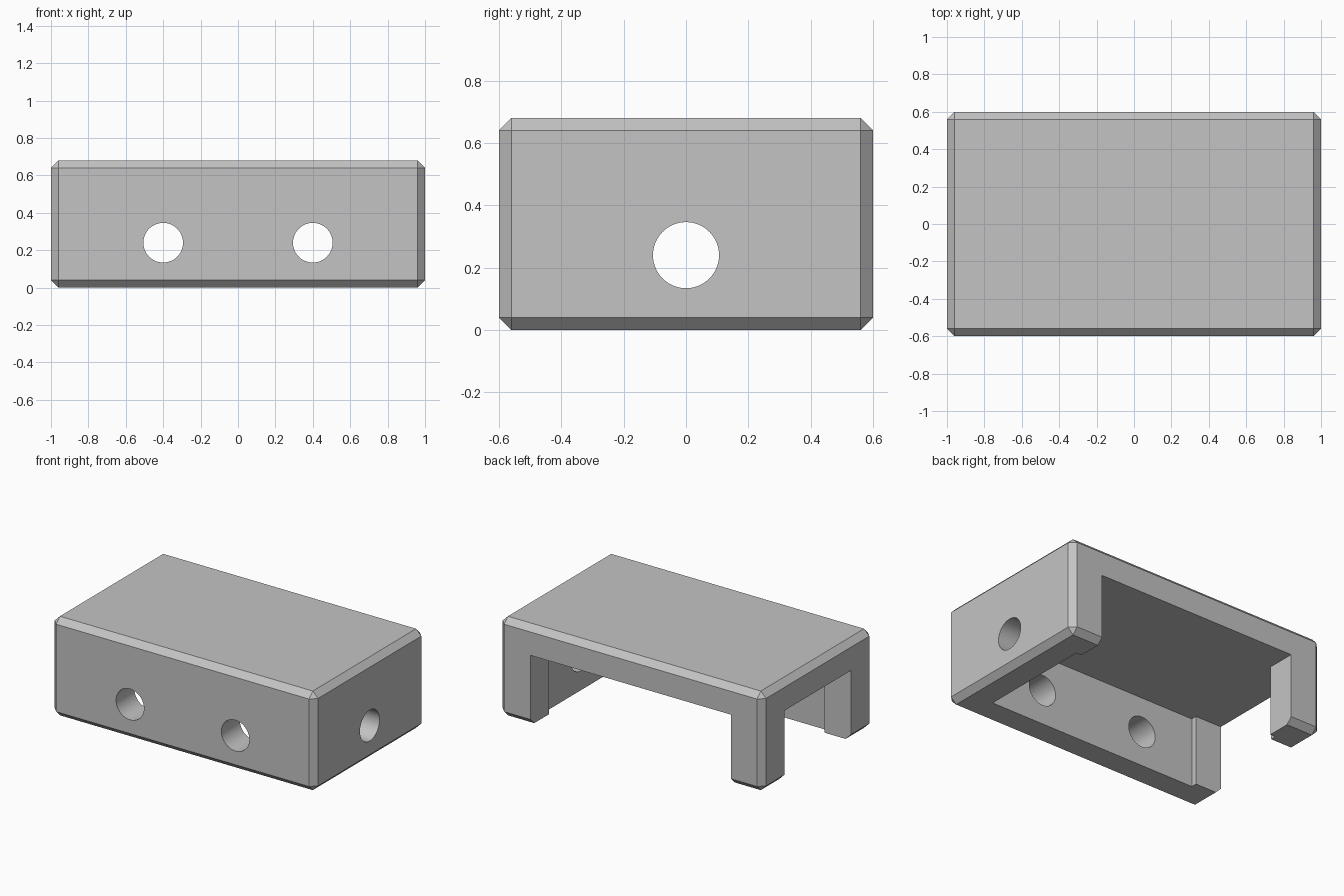
import bpy, bmesh
from math import radians
from mathutils import Matrix

cube = bpy.data.objects.get("Cube")
if cube:
    bpy.data.objects.remove(cube, do_unlink=True)

HALF_X, HALF_Y, HEIGHT = 1.0, 0.6, 0.68
CHAMFER = 0.04
CEILING = 0.48
HOLE_RADIUS, HOLE_Z = 0.106, 0.24

grey = bpy.data.materials.new("light_grey")
grey.use_nodes = True
colour = (0.55, 0.55, 0.55, 1)
grey.diffuse_color = colour
grey.node_tree.nodes["Principled BSDF"].inputs["Base Color"].default_value = colour


def make_object(name, bm):
    bmesh.ops.recalc_face_normals(bm, faces=bm.faces)
    mesh = bpy.data.meshes.new(name)
    bm.to_mesh(mesh)
    bm.free()
    mesh.materials.append(grey)
    obj = bpy.data.objects.new(name, mesh)
    bpy.context.collection.objects.link(obj)
    return obj


def hole_cutter(name, location, axis):
    bm = bmesh.new()
    turn = Matrix.Rotation(radians(90), 4, axis)
    bmesh.ops.create_cone(bm, cap_ends=True, segments=64, radius1=HOLE_RADIUS,
                          radius2=HOLE_RADIUS, depth=0.5,
                          matrix=Matrix.Translation(location) @ turn)
    return make_object(name, bm)


# Chamfered outer block
bm = bmesh.new()
bmesh.ops.create_cube(bm, size=1, matrix=Matrix.Translation((0, 0, HEIGHT / 2))
                      @ Matrix.Diagonal((2 * HALF_X, 2 * HALF_Y, HEIGHT, 1)))
bmesh.ops.bevel(bm, geom=bm.edges[:], offset=CHAMFER, segments=1,
                affect='EDGES', profile=0.5)
cover = make_object("corner_cover", bm)

# Cavity plan with narrower openings through the back and one end
plan = [(0.8, -0.4), (0.8, 0.4), (0.76, 0.4), (0.76, 1), (-0.76, 1), (-0.76, 0.4),
        (-0.8, 0.4), (-0.8, 0.36), (-1.5, 0.36), (-1.5, -0.36), (-0.8, -0.36), (-0.8, -0.4)]
bm = bmesh.new()
base = bm.faces.new([bm.verts.new((x, y, -0.5)) for x, y in plan])
grown = bmesh.ops.extrude_face_region(bm, geom=[base])
top = [v for v in grown["geom"] if isinstance(v, bmesh.types.BMVert)]
bmesh.ops.translate(bm, verts=top, vec=(0, 0, CEILING + 0.5))
cutters = [make_object("cavity_cutter", bm)]

# Two holes in the front wall and one in the end wall
for side, x in (("left", 0.4), ("right", -0.4)):
    cutters.append(hole_cutter(f"front_hole_cutter_{side}", (x, -0.6, HOLE_Z), 'X'))
cutters.append(hole_cutter("end_hole_cutter", (1.0, 0, HOLE_Z), 'Y'))

# Apply the cuts
bpy.ops.object.select_all(action='DESELECT')
bpy.context.view_layer.objects.active = cover
cover.select_set(True)
for cutter in cutters:
    cutter.hide_render = True
    cut = cover.modifiers.new(cutter.name, 'BOOLEAN')
    cut.operation = 'DIFFERENCE'
    cut.solver = 'EXACT'
    cut.object = cutter
    bpy.ops.object.modifier_apply(modifier=cut.name)
for cutter in cutters:
    bpy.data.objects.remove(cutter, do_unlink=True)

# Smooth hole walls, sharp edges elsewhere
bpy.ops.object.shade_smooth_by_angle(angle=radians(30))
